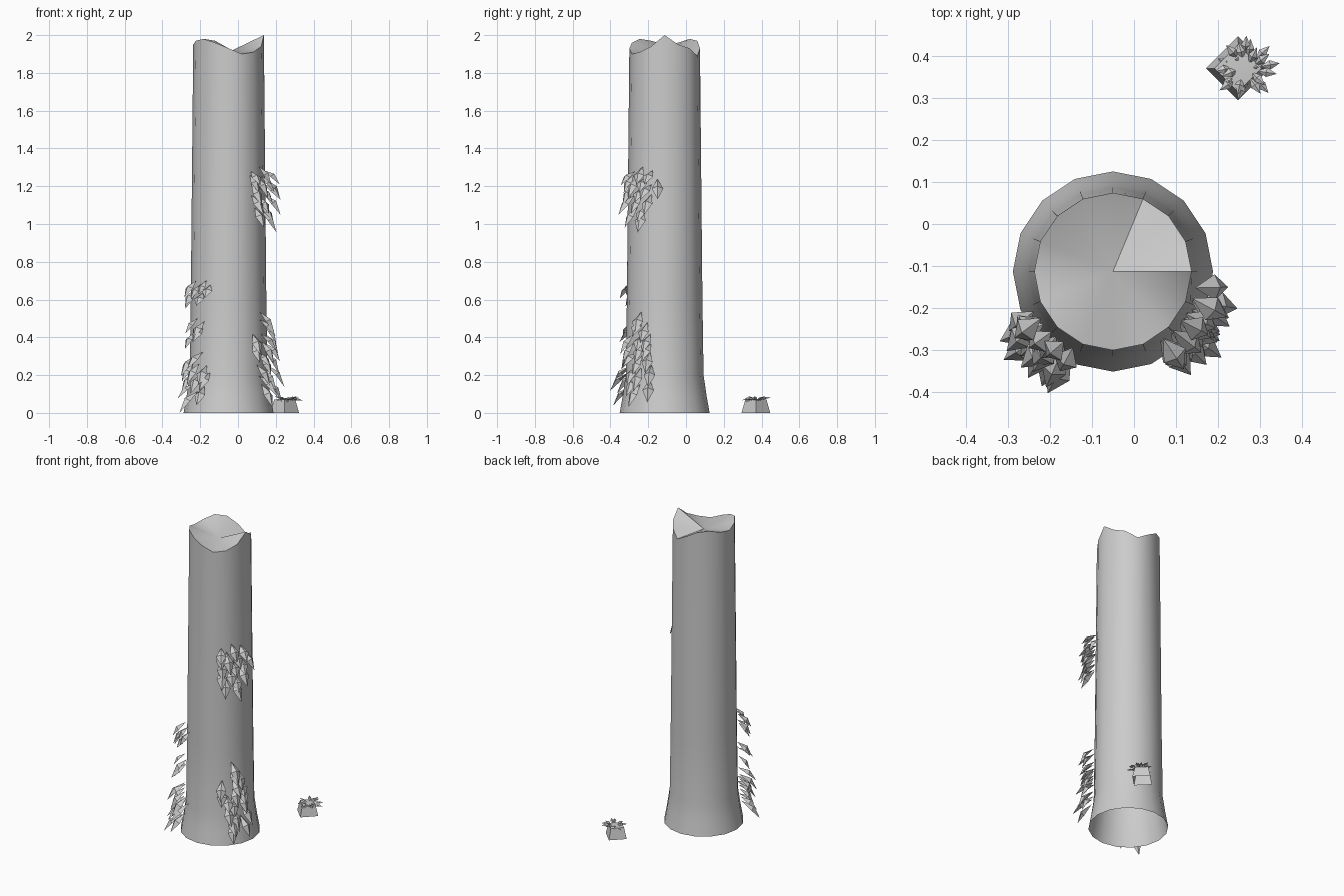
import bpy, bmesh, random
from math import sin, cos, pi, radians
from mathutils import Vector

random.seed(4)
if "Cube" in bpy.data.objects:
    bpy.data.objects.remove(bpy.data.objects["Cube"], do_unlink=True)

grey = bpy.data.materials.new("plain_grey")
grey.use_nodes = True
grey.diffuse_color = (0.6, 0.6, 0.6, 1)
grey.node_tree.nodes["Principled BSDF"].inputs["Base Color"].default_value = (0.6, 0.6, 0.6, 1)

CENTRE = Vector((-0.05, -0.113, 0))
UP = Vector((0, 0, 1))
PROFILE = [(0, 0.238), (0.09, 0.222), (0.2, 0.206), (0.6, 0.2), (2, 0.187)]


def finish(bm, name, smooth_angle=None):
    mesh = bpy.data.meshes.new(name)
    bm.to_mesh(mesh)
    bm.free()
    mesh.materials.append(grey)
    obj = bpy.data.objects.new(name, mesh)
    bpy.context.collection.objects.link(obj)
    if smooth_angle:
        bpy.ops.object.select_all(action='DESELECT')
        obj.select_set(True)
        bpy.context.view_layer.objects.active = obj
        bpy.ops.object.shade_smooth_by_angle(angle=radians(smooth_angle))
    return obj


def trunk_radius(z):
    for (z0, r0), (z1, r1) in zip(PROFILE, PROFILE[1:]):
        if z <= z1:
            return r0 + (r1 - r0) * (z - z0) / (z1 - z0)
    return PROFILE[-1][1]


def polar(angle):
    return Vector((cos(angle), sin(angle), 0))


def bridge(bm, lower, upper):
    n = len(lower)
    for i in range(n):
        j = (i + 1) % n
        bm.faces.new((lower[i], lower[j], upper[j], upper[i]))


def fan(bm, ring, point):
    tip = bm.verts.new(point)
    for i, v in enumerate(ring):
        bm.faces.new((v, ring[(i + 1) % len(ring)], tip))


# Hollow trunk with flared foot, jagged broken rim and dished top
RIM = [2.0, 1.95, 1.93, 1.89, 1.93, 1.97, 1.98, 1.96,
       1.95, 1.97, 1.98, 1.96, 1.93, 1.9, 1.91, 1.94]
bm = bmesh.new()
rings = []
for z, r in PROFILE:
    ring = []
    for i, rim in enumerate(RIM):
        h = rim if z == 2 else z
        ring.append(bm.verts.new(CENTRE + polar(2 * pi * i / len(RIM)) * r + UP * h))
    if rings:
        bridge(bm, rings[-1], ring)
    rings.append(ring)
fan(bm, rings[-1], CENTRE + UP * 1.91)
finish(bm, "tree_trunk", 40)


def add_leaf(bm, base, along, length, width):
    """Kite-shaped leaf folded on its midrib and drooping at the tip."""
    along = along.normalized()
    side = along.cross(UP).normalized()
    normal = side.cross(along)
    mid = base + along * length * 0.52
    root = bm.verts.new(base)
    tip = bm.verts.new(base + along * length - normal * length * 0.12)
    rib = bm.verts.new(mid + normal * length * 0.14)
    for s in (-1, 1):
        edge = bm.verts.new(mid + side * s * width / 2)
        for tri in ((root, edge, rib), (rib, edge, tip)):
            bm.faces.new(tri if s < 0 else tri[::-1])


def leaf_cluster(name, angle, rows, spread, length):
    """Rows are (height, number of leaves) hung on the trunk surface."""
    bm = bmesh.new()
    for z, count in rows:
        for i in range(count):
            a = radians(angle + (i - (count - 1) / 2) * spread + random.uniform(-4, 4))
            h = z + random.uniform(-0.015, 0.015)
            out = polar(a + random.uniform(-0.25, 0.25))
            base = CENTRE + polar(a) * (trunk_radius(h) + 0.005) + UP * h
            drop = random.uniform(0.55, 1.15)
            add_leaf(bm, base, out - UP * drop, length * random.uniform(0.85, 1.15), 0.062)
    finish(bm, name)


# Leaf clusters climbing the trunk
leaf_cluster("upper_leaves", -35,
             [(1.29, 3), (1.25, 4), (1.2, 3), (1.15, 3), (1.1, 2), (1.06, 1)], 16, 0.13)
leaf_cluster("lower_left_leaves", -33,
             [(0.54, 1), (0.49, 2), (0.43, 3), (0.37, 3), (0.31, 3),
              (0.25, 3), (0.19, 2), (0.14, 1)], 15, 0.14)
leaf_cluster("right_leaves_top", 224, [(0.71, 2), (0.67, 3), (0.64, 2)], 15, 0.11)
leaf_cluster("right_leaves_middle", 222, [(0.49, 2), (0.44, 2)], 15, 0.11)
leaf_cluster("right_leaves_low", 224,
             [(0.31, 2), (0.26, 3), (0.21, 3), (0.15, 2), (0.11, 1)], 16, 0.14)

# Small four-sided stump behind the trunk
STUMP = Vector((0.247, 0.37, 0))
bm = bmesh.new()
lower, upper = ([bm.verts.new(STUMP + polar(i * pi / 2) * r + UP * z) for i in range(4)]
                for r, z in ((0.076, 0), (0.056, 0.07)))
bridge(bm, lower, upper)
fan(bm, upper, STUMP + UP * 0.075)
finish(bm, "small_stump", 60)

# Tuft of little leaves on the stump
bm = bmesh.new()
for i in range(22):
    a = i * 2.4
    r = 0.035 * (i / 22) ** 0.5
    base = STUMP + Vector((0.018, 0, 0.066)) + polar(a) * r
    rise = random.uniform(-0.1, 0.65)
    add_leaf(bm, base, polar(a + random.uniform(-0.3, 0.3)) + UP * rise, 0.048, 0.022)
finish(bm, "stump_leaves")
